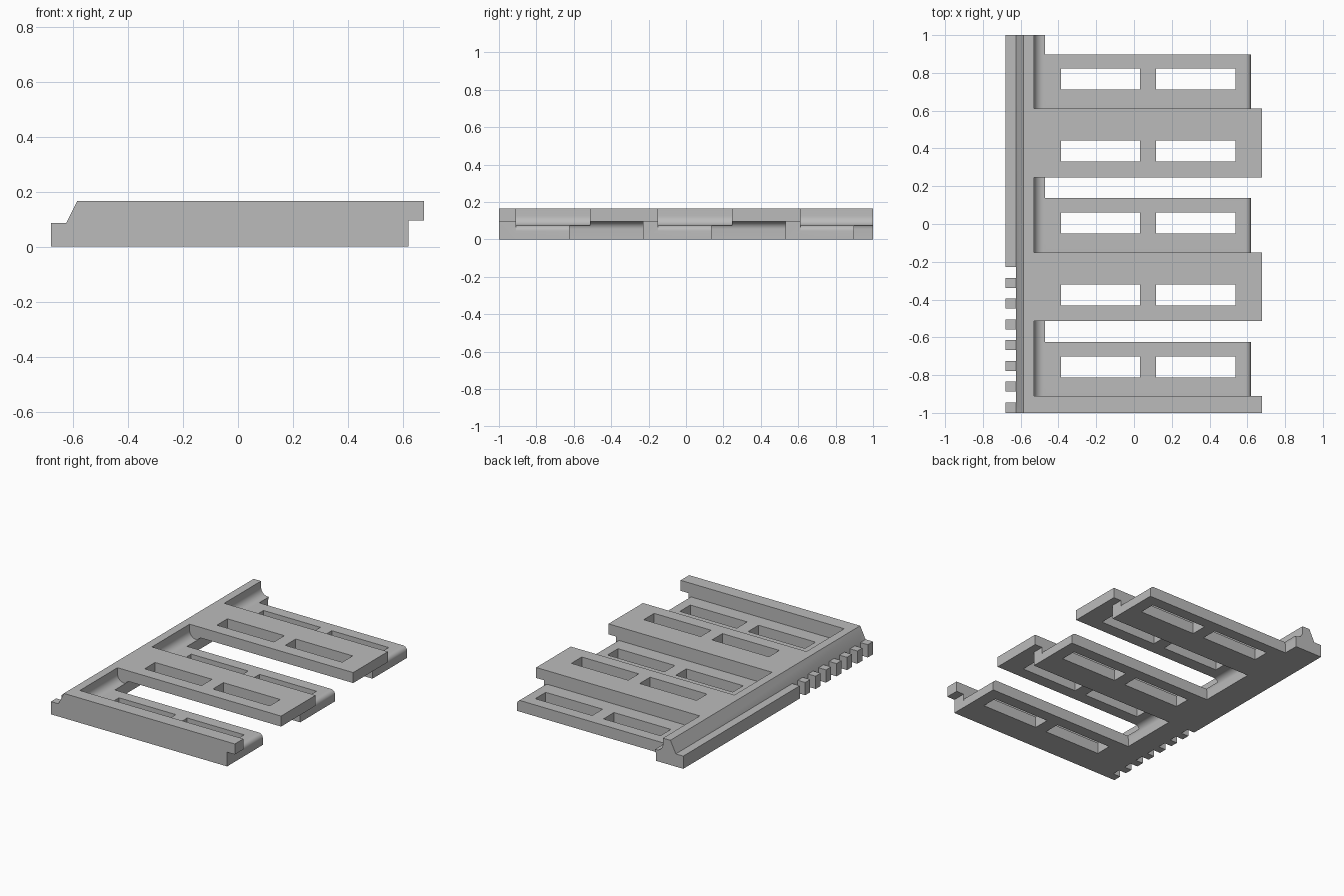
import bpy
import bmesh
from math import sin, cos, radians

cube = bpy.data.objects.get("Cube")
if cube:
    bpy.data.objects.remove(cube, do_unlink=True)

grey = bpy.data.materials.new("mid grey")
grey.use_nodes = True
colour = (0.5, 0.5, 0.5, 1)
grey.diffuse_color = colour
grey.node_tree.nodes["Principled BSDF"].inputs["Base Color"].default_value = colour


def extrude_profile(name, profile, spans):
    """Sweep an x-z profile along y over each span, as one object."""
    bm = bmesh.new()
    for y0, y1 in spans:
        front = [bm.verts.new((x, y0, z)) for x, z in profile]
        back = [bm.verts.new((x, y1, z)) for x, z in profile]
        bm.faces.new(front)
        bm.faces.new(back[::-1])
        for i in range(len(profile)):
            j = (i + 1) % len(profile)
            bm.faces.new((front[j], front[i], back[i], back[j]))
    bmesh.ops.recalc_face_normals(bm, faces=bm.faces)
    mesh = bpy.data.meshes.new(name)
    bm.to_mesh(mesh)
    bm.free()
    mesh.materials.append(grey)
    obj = bpy.data.objects.new(name, mesh)
    bpy.context.collection.objects.link(obj)
    return obj


def arc(cx, cz, r, a0, a1, steps=8):
    angles = [radians(a0 + (a1 - a0) * i / steps) for i in range(steps + 1)]
    return [(cx + r * cos(a), cz + r * sin(a)) for a in angles]


def box(x0, x1):
    return [(x0, -0.2), (x1, -0.2), (x1, 0.4), (x0, 0.4)]


def cut(target, cutter):
    cutter.hide_render = True
    mod = target.modifiers.new("cut", "BOOLEAN")
    mod.operation = "DIFFERENCE"
    mod.solver = "EXACT"
    mod.object = cutter
    bpy.ops.object.select_all(action="DESELECT")
    bpy.context.view_layer.objects.active = target
    target.select_set(True)
    bpy.ops.object.modifier_apply(modifier=mod.name)
    bpy.data.objects.remove(cutter, do_unlink=True)


HEIGHT, FLOOR, CEILING, END = 0.165, 0.075, 0.095, 0.62

# Solid body with a ledge and sloped spine on one side, a lip on the other
panel = extrude_profile("interlocking_panel", [
    (-0.68, 0), (END, 0), (END, CEILING), (0.677, CEILING), (0.677, HEIGHT),
    (-0.585, HEIGHT), (-0.625, 0.085), (-0.68, 0.085)], [(-1, 1)])

# Upper pockets: leave the low fingers, with a filleted root and rounded tip
r, tip = 0.05, 0.03
upper = [(-0.53, 0.4)] + arc(-0.53 + r, FLOOR + r, r, 180, 270)
upper += arc(END - tip, FLOOR - tip, tip, 90, 0)
upper += [(END, -0.2), (1, -0.2), (1, 0.4)]
cut(panel, extrude_profile("upper_pockets", upper,
                           [(-0.91, -0.513), (-0.15, 0.247), (0.612, 1.1)]))

# Lower pockets: leave the high fingers, with a filleted root
r = 0.04
lower = [(-0.477, -0.2)] + arc(-0.477 + r, CEILING - r, r, 180, 90)
lower += [(1, CEILING), (1, -0.2)]
cut(panel, extrude_profile("lower_pockets", lower,
                           [(-0.624, -0.23), (0.137, 0.532), (0.897, 1.1)]))

# Two windows through every finger
centres = [-0.757 + 0.381 * i for i in range(5)]
rows = [(y - 0.055, y + 0.055) for y in centres]
for x0 in (-0.387, 0.117):
    cut(panel, extrude_profile("windows", box(x0, x0 + 0.42), rows))

# Notches in the ledge leave a row of teeth
notches = [(-0.285 - 0.11 * i, -0.228 - 0.11 * i) for i in range(7)]
cut(panel, extrude_profile("tooth_gaps", box(-0.8, -0.625), notches))

bpy.ops.object.shade_smooth_by_angle(angle=radians(30))
